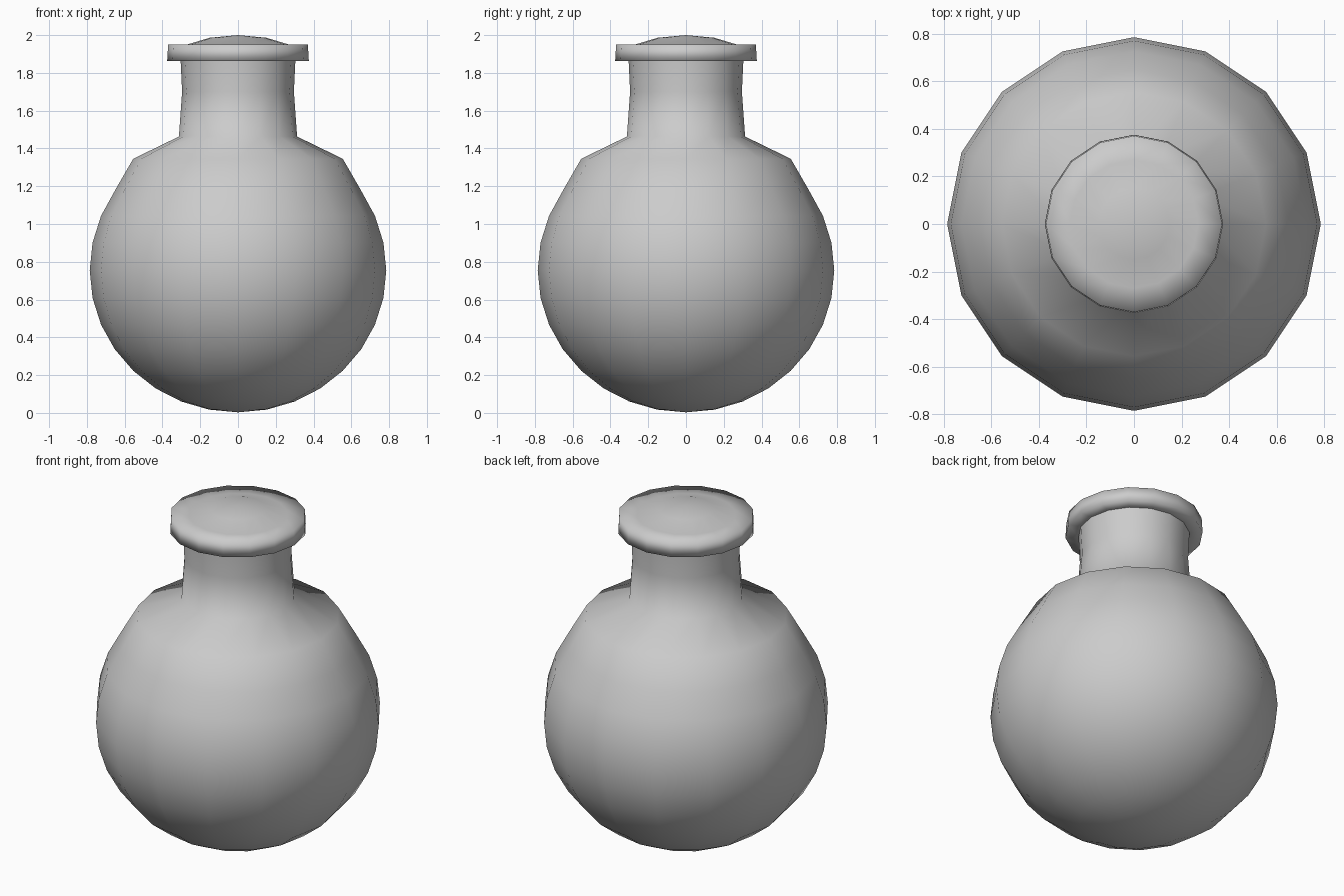
import bpy, bmesh
from math import sin, cos, pi

if "Cube" in bpy.data.objects:
    bpy.data.objects.remove(bpy.data.objects["Cube"])

SIDES = 16


def lathe(name, profile):
    """Revolve (radius, z) points around z; radius 0 makes a pole."""
    bm = bmesh.new()
    rings = []
    for r, z in profile:
        if r == 0:
            rings.append([bm.verts.new((0, 0, z))] * SIDES)
        else:
            rings.append([bm.verts.new((r * cos(2 * pi * i / SIDES),
                                        r * sin(2 * pi * i / SIDES), z))
                          for i in range(SIDES)])
    for low, high in zip(rings, rings[1:]):
        for i in range(SIDES):
            j = (i + 1) % SIDES
            quad = [low[i], low[j], high[j], high[i]]
            bm.faces.new(list(dict.fromkeys(quad)))
    bmesh.ops.recalc_face_normals(bm, faces=bm.faces)
    for face in bm.faces:
        face.smooth = True
    mesh = bpy.data.meshes.new(name)
    bm.to_mesh(mesh)
    bm.free()
    obj = bpy.data.objects.new(name, mesh)
    bpy.context.collection.objects.link(obj)
    return obj


# Round flask body: sphere rings up to the shoulder, then the neck
body = [(0, 0.003)]
for k in range(-7, 3):
    a = k * pi / 16
    body.append((0.785 * cos(a), 0.755 - 0.752 * sin(-a)))
body += [(0.65, 1.18), (0.555, 1.345), (0.313, 1.463),
         (0.296, 1.70), (0.304, 1.87)]
lathe("flask", body)

# Flanged lip with a low domed stopper
lathe("stopper", [(0.302, 1.862), (0.375, 1.862), (0.37, 1.95),
                  (0.27, 1.95), (0.15, 1.986), (0, 2.0)])
